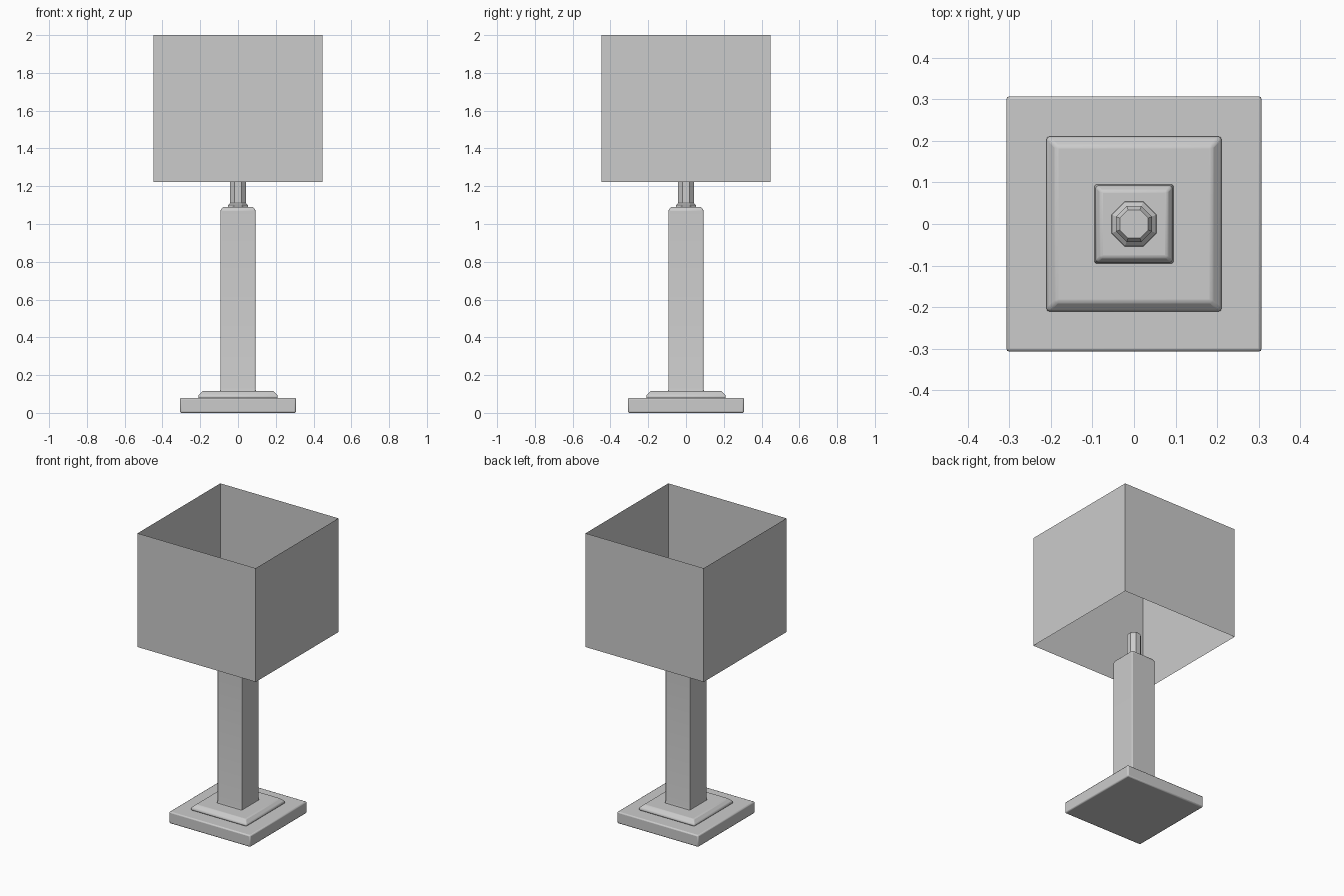
import bpy, bmesh, math

cube = bpy.data.objects.get("Cube")
if cube:
    bpy.data.objects.remove(cube, do_unlink=True)

grey = bpy.data.materials.new("plain_grey")
grey.use_nodes = True
colour = (0.6, 0.6, 0.6, 1)
grey.diffuse_color = colour
grey.node_tree.nodes["Principled BSDF"].inputs["Base Color"].default_value = colour


def loft(name, sides, profile, cap=True):
    """Stack regular rings of (radius to flat side, height) and skin them."""
    bm = bmesh.new()
    rings = []
    for half, z in profile:
        r = half / math.cos(math.pi / sides)
        angles = [2 * math.pi * (i + 0.5) / sides for i in range(sides)]
        rings.append([bm.verts.new((r * math.cos(a), r * math.sin(a), z)) for a in angles])
    for low, high in zip(rings, rings[1:]):
        for i in range(sides):
            j = (i + 1) % sides
            bm.faces.new((low[i], low[j], high[j], high[i]))
    if cap:
        bm.faces.new(rings[0][::-1])
        bm.faces.new(rings[-1])
    mesh = bpy.data.meshes.new(name)
    bm.to_mesh(mesh)
    bm.free()
    mesh.materials.append(grey)
    obj = bpy.data.objects.new(name, mesh)
    bpy.context.collection.objects.link(obj)
    return obj


def soften(obj, width):
    """Round the edges slightly and smooth them."""
    bevel = obj.modifiers.new("soft_edges", 'BEVEL')
    bevel.width = width
    bevel.segments = 2
    bevel.limit_method = 'ANGLE'
    bevel.angle_limit = math.radians(30)
    bpy.ops.object.select_all(action='DESELECT')
    obj.select_set(True)
    bpy.context.view_layer.objects.active = obj
    bpy.ops.object.shade_smooth_by_angle(angle=math.radians(35))


# Stepped square foot
soften(loft("base_plate", 4, [(0.307, 0), (0.307, 0.08)]), 0.008)
soften(loft("base_step", 4, [(0.21, 0.078), (0.21, 0.094), (0.187, 0.116)]), 0.006)

# Square column with a chamfered top
soften(loft("column", 4, [(0.096, 0.11), (0.092, 0.13), (0.092, 1.075), (0.08, 1.09)]), 0.005)

# Eight-sided neck with a flared collar
loft("neck", 8, [(0.055, 1.085), (0.053, 1.1), (0.043, 1.11), (0.043, 1.255), (0.034, 1.27)])

# Thin square shade, open above and below
loft("shade", 4, [(0.447, 1.222), (0.447, 2.0)], cap=False)
